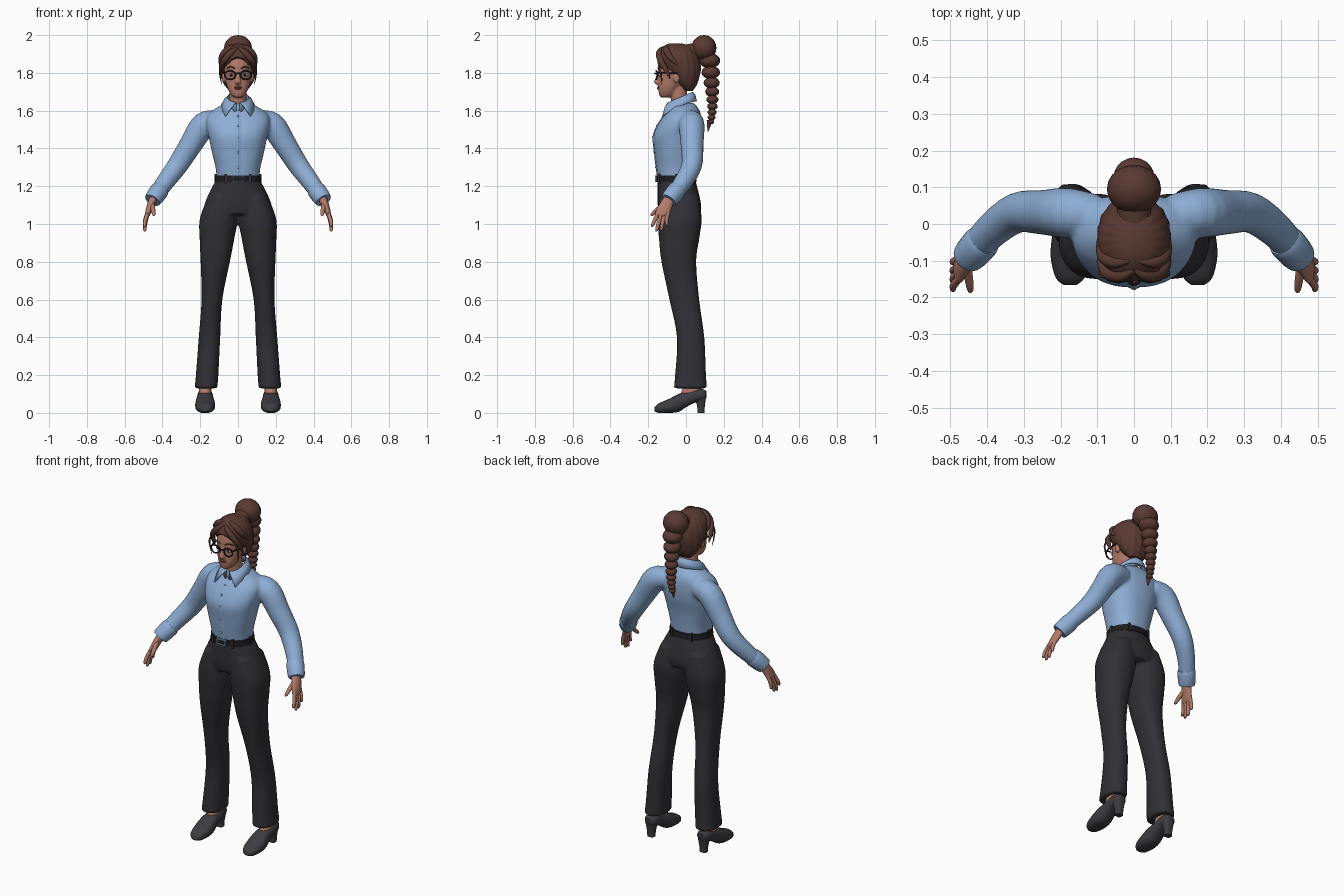
import bpy, bmesh, math
from mathutils import Vector, Matrix

cube = bpy.data.objects.get("Cube")
if cube:
    bpy.data.objects.remove(cube, do_unlink=True)


def material(name, r, g, b):
    m = bpy.data.materials.new(name)
    m.use_nodes = True
    m.diffuse_color = (r, g, b, 1)
    bsdf = next(n for n in m.node_tree.nodes if n.type == 'BSDF_PRINCIPLED')
    bsdf.inputs["Base Color"].default_value = (r, g, b, 1)
    bsdf.inputs["Roughness"].default_value = 0.7
    return m


SKIN = material("skin", .45, .20, .145)
HAIR = material("brown hair", .10, .042, .032)
SHIRT = material("blue shirt", .27, .42, .66)
TROUSER = material("charcoal trousers", .03, .03, .036)
SHOE = material("grey shoe leather", .045, .045, .054)
BLACK = material("black", .012, .012, .014)
LIPS = material("lips", .30, .09, .075)
WHITE = material("eye white", .7, .68, .65)


def ring(z, front, back, half, x=0):
    """Horizontal section from its front and back limits."""
    return (x, (front + back) / 2, z, half, (back - front) / 2)


def smooth_path(secs, steps):
    """Catmull-Rom interpolation of the sections."""
    s = [Vector(q if len(q) == 5 else (*q, q[3])) for q in secs]
    out = []
    for i in range(len(s) - 1):
        a, b, c, d = s[max(i - 1, 0)], s[i], s[i + 1], s[min(i + 2, len(s) - 1)]
        for k in range(steps):
            t = k / steps
            out.append(b + (c - a) * (t / 2) + (a * 2 - b * 5 + c * 4 - d) * (t * t / 2)
                       + (b * 3 - a - c * 3 + d) * (t ** 3 / 2))
    return out + [s[-1]]


def loft(bm, secs, axis=None, side=1, n=20, p=2, steps=4):
    """Capped skin over elliptical sections (x, y, z, r1, r2)."""
    path = smooth_path(secs, steps)
    rows = []
    for i, q in enumerate(path):
        if axis == 'z':
            u, v = Vector((1, 0, 0)), Vector((0, 1, 0))
        elif axis == 'y':
            u, v = Vector((1, 0, 0)), Vector((0, 0, 1))
        else:
            t = path[min(i + 1, len(path) - 1)].xyz - path[max(i - 1, 0)].xyz
            u = t.cross(Vector((0, 1, 0))).normalized()
            v = u.cross(t).normalized()
        row = []
        for k in range(n):
            c, s = math.cos(math.tau * k / n), math.sin(math.tau * k / n)
            co = q.xyz + u * math.copysign(abs(c) ** (2 / p), c) * q[3] \
                + v * math.copysign(abs(s) ** (2 / p), s) * q[4]
            co.x *= side
            row.append(bm.verts.new(co))
        rows.append(row)
    for a, b in zip(rows, rows[1:]):
        for k in range(n):
            bm.faces.new((a[k], a[(k + 1) % n], b[(k + 1) % n], b[k]))
    bm.faces.new(rows[0])
    bm.faces.new(rows[-1])


def ball(bm, center, radii):
    bmesh.ops.create_uvsphere(bm, u_segments=20, v_segments=12, radius=1,
                              matrix=Matrix.Translation(center) @ Matrix.Diagonal((*radii, 1)))


def box(bm, center, size):
    bmesh.ops.create_cube(bm, size=1, matrix=Matrix.Translation(center) @ Matrix.Diagonal((*size, 1)))


def finish(bm, name, mat, voxel=0, thick=0):
    bmesh.ops.recalc_face_normals(bm, faces=bm.faces)
    me = bpy.data.meshes.new(name)
    bm.to_mesh(me)
    bm.free()
    me.materials.append(mat)
    o = bpy.data.objects.new(name, me)
    bpy.context.collection.objects.link(o)
    bpy.ops.object.select_all(action='DESELECT')
    o.select_set(True)
    bpy.context.view_layer.objects.active = o
    bpy.ops.object.shade_smooth_by_angle(angle=math.radians(45))
    if thick:
        o.modifiers.new("thickness", 'SOLIDIFY').thickness = thick
    if voxel:
        m = o.modifiers.new("blend", 'REMESH')
        m.mode, m.voxel_size, m.use_smooth_shade = 'VOXEL', voxel, True
        s = o.modifiers.new("soften", 'SMOOTH')
        s.factor, s.iterations = .5, 5
    return o


SIDES = (1, -1)

# Shirt: torso and sleeves blended together
torso = [ring(1.24, -.148, .045, .113), ring(1.30, -.157, .05, .119), ring(1.38, -.166, .06, .138),
         ring(1.46, -.173, .077, .155), ring(1.52, -.152, .082, .168), ring(1.57, -.12, .08, .165),
         ring(1.605, -.092, .07, .13), ring(1.64, -.08, .045, .065)]
arm = [(.10, .025, 1.545, .055), (.18, .03, 1.525, .068), (.25, .032, 1.42, .061),
       (.32, .03, 1.31, .055), (.39, -.02, 1.215, .048), (.44, -.078, 1.142, .041)]
bm = bmesh.new()
loft(bm, torso, 'z', n=40, p=2.3)
for s in SIDES:
    loft(bm, arm, side=s)
finish(bm, "shirt", SHIRT, voxel=.008)

bm = bmesh.new()
for s in SIDES:
    loft(bm, [(.408, -.043, 1.186, .046), (.418, -.053, 1.174, .050), (.445, -.083, 1.137, .047),
              (.453, -.092, 1.125, .043)], side=s, steps=2)
finish(bm, "cuffs", SHIRT)

# Button placket and buttons
bm = bmesh.new()
loft(bm, [(0, q[1] - q[4], q[2], .014, .004) for q in torso[:-1]], 'z', n=8)
for q in torso[1:-1]:
    ball(bm, (0, q[1] - q[4] - .003, q[2]), (.006, .004, .006))
finish(bm, "placket", SHIRT)

# Folded collar with two points
bm = bmesh.new()
rows = []
for i in range(41):
    t = i / 20 - 1
    a, b, w = t * 3.0, t * 2.35, abs(t)
    high = Vector((.056 * math.sin(a), -.03 + .066 * math.cos(a), 1.672 + .028 * math.cos(a)))
    low = Vector(((.08 + .016 * w) * math.sin(b), -.03 + (.088 + .048 * w * w) * math.cos(b),
                  1.65 - .078 * w ** 3))
    mid = high.lerp(low, .45) + Vector((.004 * math.sin(a), .004 * math.cos(a), .006))
    inner = Vector((high.x * .95, high.y, high.z - .05))
    rows.append([bm.verts.new(c) for c in (inner, high, mid, low)])
for r, q in zip(rows, rows[1:]):
    for k in range(3):
        bm.faces.new((r[k], r[k + 1], q[k + 1], q[k]))
finish(bm, "collar", SHIRT, thick=.006)

# Trousers: hips and flared legs blended together
bm = bmesh.new()
loft(bm, [ring(1.24, -.15, .047, .112), ring(1.17, -.15, .066, .15), ring(1.10, -.15, .08, .178),
          ring(1.05, -.14, .075, .17)], 'z', n=40, p=2.2)
leg = [(1.15, -.14, .065, .03, .155), (1.03, -.15, .083, .003, .202), (.92, -.143, .07, .02, .203),
       (.8, -.13, .054, .043, .198), (.6, -.088, .07, .083, .193), (.4, -.048, .097, .094, .208),
       (.2, -.058, .106, .104, .223), (.13, -.065, .112, .11, .23)]
for s in SIDES:
    loft(bm, [ring(z, f, b, (o - i) / 2, (o + i) / 2) for z, f, b, i, o in leg], 'z', s, n=28, p=2.3)
finish(bm, "trousers", TROUSER, voxel=.008)

# Belt, loops and buckle
bm = bmesh.new()
loft(bm, [ring(1.222, -.156, .056, .122), ring(1.258, -.157, .053, .119)], 'z', n=48, p=2.2, steps=1)
finish(bm, "belt", BLACK)
bm = bmesh.new()
for s in SIDES:
    for x, y in ((.065, -.143), (.065, .040), (.119, -.05)):
        box(bm, (s * x, y, 1.24), (.012, .014, .05))
finish(bm, "belt_loops", TROUSER)
bm = bmesh.new()
for s in SIDES:
    box(bm, (s * .027, -.160, 1.24), (.006, .01, .036))
    box(bm, (0, -.160, 1.24 + s * .015), (.06, .01, .006))
finish(bm, "buckle", SHIRT)

# Shoes with block heels, and the bare feet inside them
for s, label in zip(SIDES, ("left", "right")):
    bm = bmesh.new()
    shoe = [(-.166, .008, .03, .018), (-.145, 0, .05, .040), (-.09, 0, .074, .053), (-.04, .005, .10, .050),
            (0, .03, .112, .044), (.05, .055, .125, .041), (.09, .065, .125, .036), (.108, .08, .115, .02)]
    loft(bm, [(.174, y, (a + b) / 2, w, (b - a) / 2) for y, a, b, w in shoe], 'y', s, p=2.4)
    loft(bm, [ring(0, .06, .098, .021, .174), ring(.04, .058, .1, .024, .174),
              ring(.09, .04, .108, .034, .174)], 'z', s, p=3)
    finish(bm, label + "_shoe", SHOE)
    bm = bmesh.new()
    loft(bm, [ring(.07, -.052, .06, .034, .174), ring(.11, -.024, .08, .033, .174),
              ring(.2, .0, .08, .032, .174)], 'z', s)
    finish(bm, label + "_ankle", SKIN)

# Hands with separate fingers
fingers = ((-.155, 1.05, -.178, .985), (-.137, 1.045, -.155, .962),
           (-.119, 1.045, -.130, .966), (-.102, 1.055, -.102, .992))
for s, label in zip(SIDES, ("left", "right")):
    bm = bmesh.new()
    loft(bm, [(.44, -.08, 1.15, .024, .027), (.462, -.105, 1.10, .020, .034),
              (.478, -.127, 1.055, .014, .036), (.482, -.13, 1.04, .008, .028)], side=s)
    for y0, z0, y1, z1 in fingers:
        loft(bm, [(.474, y0 + .01, z0 + .02, .010), (.491, (y0 + y1) / 2, (z0 + z1) / 2, .0105),
                  (.493, y1, z1 + .006, .008), (.492, y1, z1, .003)], side=s, n=10)
    loft(bm, [(.458, -.105, 1.115, .015), (.450, -.15, 1.078, .012), (.446, -.178, 1.052, .009),
              (.446, -.185, 1.043, .003)], side=s, n=10)
    finish(bm, label + "_hand", SKIN)

# Head, neck, nose and ears blended together
bm = bmesh.new()
loft(bm, [ring(1.67, -.134, -.085, .02), ring(1.682, -.142, -.06, .036), ring(1.72, -.147, -.03, .056),
          ring(1.78, -.146, .03, .071), ring(1.84, -.149, .05, .076), ring(1.90, -.13, .045, .068),
          ring(1.935, -.09, .02, .04)], 'z', n=32, p=2.2)
loft(bm, [(0, -.03, 1.57, .048), (0, -.035, 1.66, .045), (0, -.045, 1.73, .046)], 'z')
loft(bm, [(0, -.143, 1.81, .009), (0, -.150, 1.775, .011), (0, -.156, 1.75, .016, .014),
          (0, -.146, 1.738, .012, .01)], 'z', n=12)
for s in SIDES:
    ball(bm, (s * .076, -.05, 1.775), (.01, .019, .029))
finish(bm, "head", SKIN, voxel=.005)

bm = bmesh.new()
for z, w in ((1.717, .018), (1.724, .022)):
    ball(bm, (0, -.144, z), (w, .009, .005))
finish(bm, "lips", LIPS)
eyes, pupils, brows, glasses = (bmesh.new() for _ in range(4))
for s in SIDES:
    ball(eyes, (s * .035, -.135, 1.79), (.016, .009, .009))
    ball(pupils, (s * .035, -.141, 1.79), (.007, .006, .008))
    loft(brows, [(.015, -.148, 1.824, .003), (.04, -.142, 1.832, .004), (.06, -.125, 1.824, .002)],
         side=s, n=8)
    rim = [(.042 + .028 * math.cos(k * math.tau / 16), -.158 + .006 * abs(math.cos(k * math.tau / 16)),
            1.788 + .023 * math.sin(k * math.tau / 16), .004) for k in range(17)]
    loft(glasses, rim, side=s, n=8, steps=2)
    loft(glasses, [(.068, -.152, 1.80, .004), (.08, -.11, 1.80, .004), (.083, -.04, 1.797, .004)], side=s, n=8)
loft(glasses, [(-.016, -.157, 1.794, .004), (0, -.165, 1.798, .004), (.016, -.157, 1.794, .004)], n=8)
finish(eyes, "eyes", WHITE)
finish(pupils, "pupils", BLACK)
finish(brows, "eyebrows", HAIR)
finish(glasses, "glasses", BLACK)

# Hair cap with grooves, hollowed where the face shows
bm = bmesh.new()
loft(bm, [ring(1.705, -.005, .035, .045), ring(1.74, -.045, .058, .074), ring(1.78, -.08, .07, .09),
          ring(1.82, -.12, .078, .098), ring(1.87, -.155, .072, .099), ring(1.91, -.148, .055, .086),
          ring(1.94, -.12, .03, .058), ring(1.955, -.09, -.02, .022)], 'z', n=96, steps=6)
for v in bm.verts:
    groove = 1 + .013 * math.sin(18 * math.atan2(v.co.x, v.co.y + .04))
    v.co.x *= groove
    v.co.y = -.04 + (v.co.y + .04) * groove
    q = 1 - (v.co.x / .088) ** 2 - ((v.co.z - 1.765) / .122) ** 2
    if q > 0:
        v.co.y = max(v.co.y, -.2 + .145 * math.sqrt(q))
finish(bm, "hair_cap", HAIR)

# Swept fringe and loose strands
bm = bmesh.new()
for s in SIDES:
    loft(bm, [(.0, -.125, 1.935, .006), (.035, -.142, 1.908, .016), (.072, -.135, 1.865, .016),
              (.09, -.105, 1.815, .012), (.092, -.085, 1.77, .003)], side=s, n=10)
    loft(bm, [(.01, -.10, 1.945, .006), (.055, -.105, 1.925, .016), (.085, -.085, 1.885, .017),
              (.095, -.04, 1.84, .006)], side=s, n=10)
    loft(bm, [(.05, -.148, 1.885, .005), (.088, -.142, 1.83, .005), (.094, -.130, 1.78, .004),
              (.084, -.128, 1.735, .001)], side=s, n=8)
finish(bm, "fringe", HAIR)

# High bun and hanging braid
bm = bmesh.new()
ball(bm, (0, .095, 1.932), (.074, .066, .068))
loft(bm, [(0, .0, 1.90, .05), (0, .05, 1.915, .046), (0, .1, 1.93, .05)], 'y')
finish(bm, "bun", HAIR)
bm = bmesh.new()
y, z, r = .125, 1.865, .056
for i in range(9):
    ball(bm, (0, y, z), (r, r, r * .72))
    z -= r * 1.12
    r *= .87
    y += .006 - .0015 * i
loft(bm, [(0, y, z + .03, .016), (0, y - .004, z, .010), (0, y - .008, 1.49, .002)], 'z', n=10)
finish(bm, "braid", HAIR)
